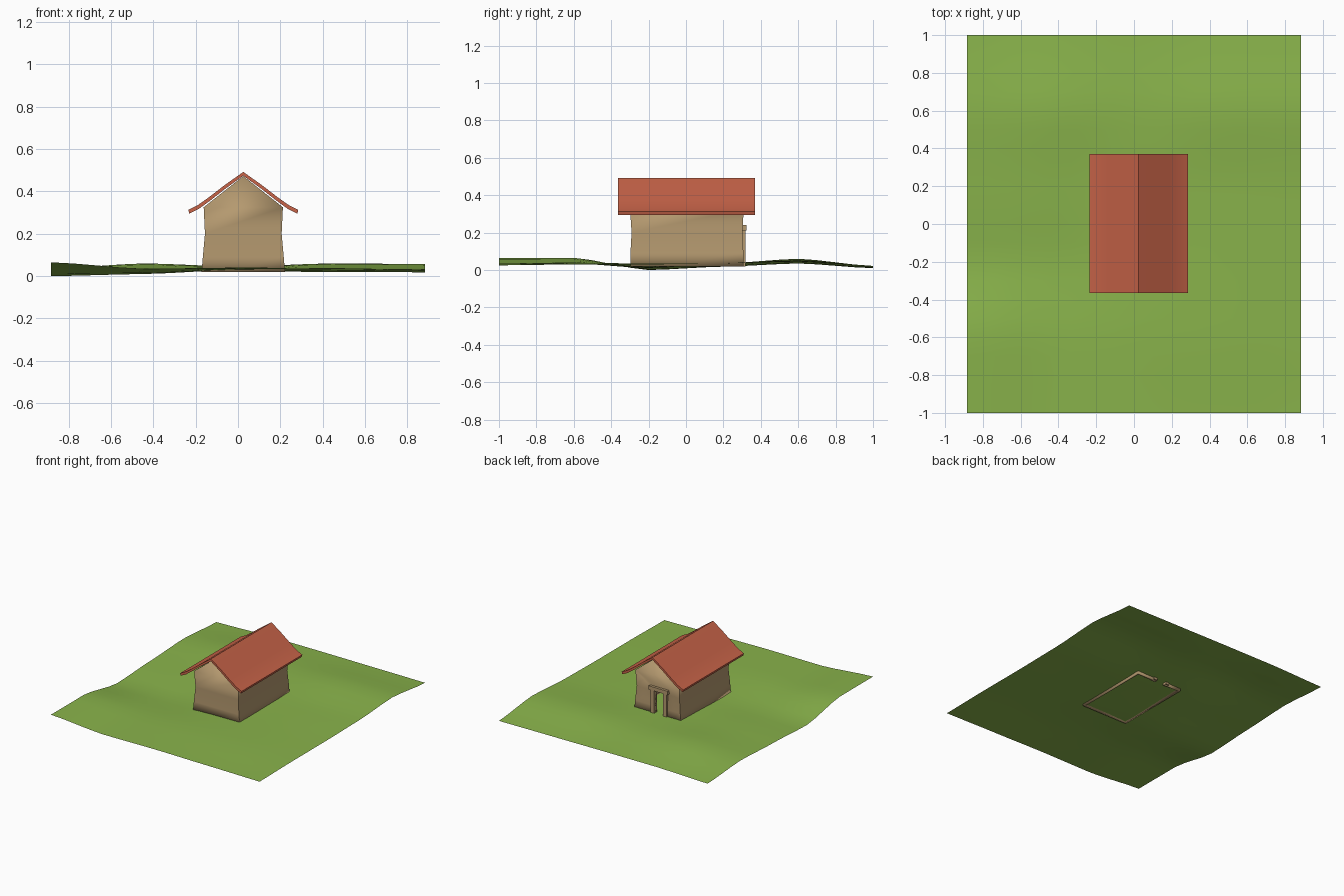
import bpy, bmesh, math

if "Cube" in bpy.data.objects:
    bpy.data.objects.remove(bpy.data.objects["Cube"])

CX, CY = 0.025, 0.005   # house centre


def material(name, rgb):
    m = bpy.data.materials.new(name)
    m.diffuse_color = (*rgb, 1)
    m.use_nodes = True
    m.node_tree.nodes["Principled BSDF"].inputs["Base Color"].default_value = m.diffuse_color
    return m


GRASS = material("grass_green", (0.25, 0.45, 0.07))
TAN = material("wall_tan", (0.46, 0.32, 0.16))
RED = material("roof_red", (0.57, 0.125, 0.065))


def add_object(name, verts, faces, mat, angle=30):
    mesh = bpy.data.meshes.new(name)
    mesh.from_pydata(verts, [], faces)
    mesh.update()
    ob = bpy.data.objects.new(name, mesh)
    bpy.context.collection.objects.link(ob)
    mesh.materials.append(mat)
    bpy.ops.object.select_all(action='DESELECT')
    ob.select_set(True)
    bpy.context.view_layer.objects.active = ob
    bpy.ops.object.shade_smooth_by_angle(angle=math.radians(angle))
    return ob


def box(name, x0, x1, y0, y1, z0, z1, mat):
    v = [(x, y, z) for z in (z0, z1) for x, y in ((x0, y0), (x1, y0), (x1, y1), (x0, y1))]
    f = [(3, 2, 1, 0), (4, 5, 6, 7)] + [(i, (i + 1) % 4, (i + 1) % 4 + 4, i + 4) for i in range(4)]
    return add_object(name, v, f, mat)


# Ground: gently rolling sheet, eased between a few control heights
H = [(.065, .032, .035, .030, .025),
     (.065, .035, .040, .038, .030),
     (.000, .010, .030, .035, .030),
     (.018, .032, .035, .035, .035),
     (.035, .060, .045, .060, .057),
     (.010, .022, .022, .020, .018)]


def ease(t):
    return t * t * (3 - 2 * t) * 0.6 + t * 0.4


def height(u, v):
    i, j = min(int(u), 3), min(int(v), 4)
    a, b = ease(u - i), ease(v - j)
    low = H[j][i] * (1 - a) + H[j][i + 1] * a
    high = H[j + 1][i] * (1 - a) + H[j + 1][i + 1] * a
    return low * (1 - b) + high * b


NX, NY = 16, 20
verts = [(-.883 + 1.766 * i / NX, -1 + 2 * j / NY, height(4 * i / NX, 5 * j / NY))
         for j in range(NY + 1) for i in range(NX + 1)]
W = NX + 1
faces = [(j * W + i, j * W + i + 1, (j + 1) * W + i + 1, (j + 1) * W + i)
         for j in range(NY) for i in range(NX)]
add_object("ground", verts, faces, GRASS)

# Walls: hollow shell with a slight waist and pointed gables
levels = [(.02, .197, .302), (.09, .191, .302), (.20, .181, .296), (.325, .187, .304)]
verts, faces = [], []
for z, hx, hy in levels:
    verts += [(CX + sx * hx, CY + sy * hy, z) for sx, sy in ((-1, -1), (1, -1), (1, 1), (-1, 1))]
for k in range(len(levels) - 1):
    for i in range(4):
        n = (i + 1) % 4
        faces.append((4 * k + i, 4 * k + n, 4 * k + 4 + n, 4 * k + 4 + i))
top = 4 * (len(levels) - 1)
for a, b, s in ((0, 1, -1), (2, 3, 1)):
    verts.append((CX, CY + s * .304, .472))
    faces.append((top + a, top + b, len(verts) - 1))
walls = add_object("walls", verts, faces, TAN)
shell = walls.modifiers.new("thickness", 'SOLIDIFY')
shell.thickness, shell.offset = .02, -1

# Doorway cut through the back wall
DX, DW = 0.01, 0.038
cutter = box("doorway_cutter", DX - DW, DX + DW, .22, .40, -.1, .208, TAN)
cutter.hide_render = True
cutter.hide_viewport = True
cut = walls.modifiers.new("doorway", 'BOOLEAN')
cut.operation, cut.solver, cut.object = 'DIFFERENCE', 'EXACT', cutter

# Door frame: two posts and a lintel
for side, name in ((-1, "door_post_left"), (1, "door_post_right")):
    xs = sorted((DX + side * DW, DX + side * (DW + .03)))
    box(name, xs[0], xs[1], .285, .317, .02, .215, TAN)
box("door_lintel", DX - .08, DX + .08, .285, .323, .212, .24, TAN)

# Roof: thin curved gable profile swept along y
half = [(0, .492), (.09, .428), (.16, .374), (.215, .335), (.26, .313)]
upper = [(-x, z) for x, z in half[:0:-1]] + half
lower = [(x * .98, z - .018) for x, z in upper]
n = len(upper)
verts = [(CX + x, y, z) for y in (-.364, .37) for x, z in upper + lower]
faces = []
for i in range(n - 1):
    u, l, m = i, n + i, 2 * n
    faces += [(u, u + 1, u + 1 + m, u + m), (l + m, l + 1 + m, l + 1, l),
              (l, l + 1, u + 1, u), (u + m, u + 1 + m, l + 1 + m, l + m)]
faces += [(n, 0, 2 * n, 3 * n), (n - 1, 2 * n - 1, 4 * n - 1, 3 * n - 1)]
add_object("roof", verts, faces, RED)
